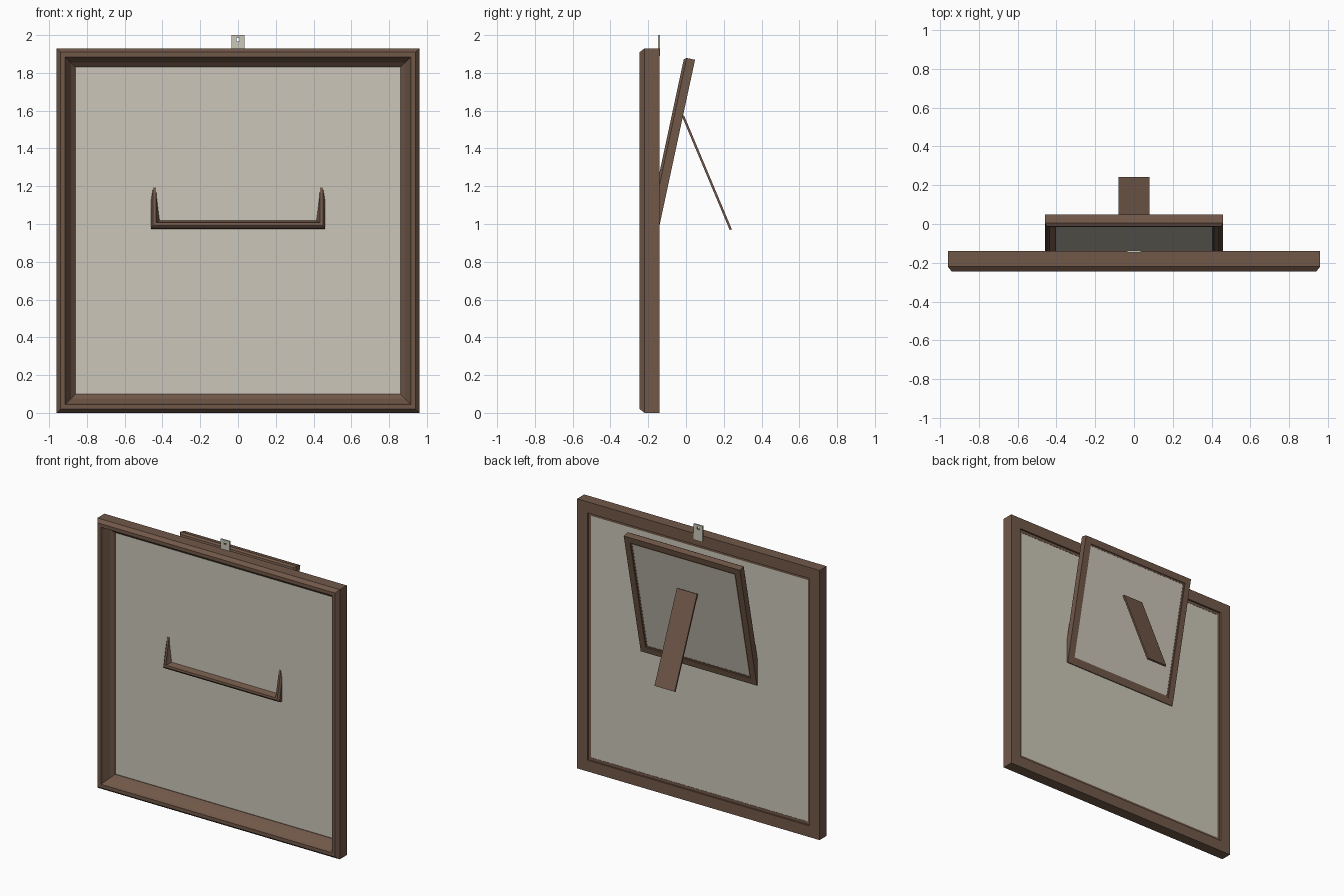
import bpy, bmesh, math
from mathutils import Matrix, Vector

if "Cube" in bpy.data.objects:
    bpy.data.objects.remove(bpy.data.objects["Cube"])


def material(name, rgb):
    m = bpy.data.materials.new(name)
    m.diffuse_color = (*rgb, 1)
    m.use_nodes = True
    m.node_tree.nodes["Principled BSDF"].inputs["Base Color"].default_value = m.diffuse_color
    return m


WOOD = material("brown wood", (0.165, 0.098, 0.066))
PANE = material("pale grey pane", (0.60, 0.565, 0.48))
METAL = material("pale metal", (0.60, 0.57, 0.48))


def finish(name, bm, mat, matrix=Matrix()):
    bmesh.ops.recalc_face_normals(bm, faces=bm.faces)
    me = bpy.data.meshes.new(name)
    bm.to_mesh(me)
    bm.free()
    me.materials.append(mat)
    ob = bpy.data.objects.new(name, me)
    ob.matrix_world = matrix
    bpy.context.collection.objects.link(ob)
    return ob


def box(name, lo, hi, mat, matrix=Matrix()):
    bm = bmesh.new()
    bmesh.ops.create_cube(bm, size=1)
    lo, hi = Vector(lo), Vector(hi)
    for v in bm.verts:
        v.co = Vector([(a + b) / 2 + c * (b - a) for a, b, c in zip(lo, hi, v.co)])
    return finish(name, bm, mat, matrix)


# Moulding section: (distance in from the outer edge, depth from the back plane)
MOULDING = [(0, 0), (0, -0.08), (0.02, -0.105), (0.045, -0.105), (0.052, -0.085),
            (0.075, -0.045), (0.10, -0.022), (0.10, -0.012), (0.08, -0.012), (0.08, 0)]


def mitred_frame(name, w, h, scale, matrix):
    bm = bmesh.new()
    rings = []
    for sx, top in ((-1, 0), (1, 0), (1, 1), (-1, 1)):
        rings.append([bm.verts.new((sx * (w / 2 - d * scale), y * scale,
                                    h - d * scale if top else d * scale))
                      for d, y in MOULDING])
    n = len(MOULDING)
    for i in range(4):
        a, b = rings[i], rings[(i + 1) % 4]
        for j in range(n):
            k = (j + 1) % n
            bm.faces.new((a[j], a[k], b[k], b[j]))
    finish(name + "_frame", bm, WOOD, matrix)
    # pane sits in the rebate at the back
    e = 0.09 * scale
    box(name + "_pane", (-w / 2 + e, -0.017 * scale, e),
        (w / 2 - e, -0.0135 * scale, h - e), PANE, matrix)


# Large upright frame
mitred_frame("large", 1.92, 1.93, 1.0, Matrix.Translation((0, -0.14, 0)))

# Small leaning frame, pushed partly through the large pane
mitred_frame("small", 0.92, 0.92, 0.56,
             Matrix.Translation((0, -0.145, 0.97)) @ Matrix.Rotation(math.radians(-12.1), 4, 'X'))

# Easel leg hinged on the back of the small frame
top, foot = Vector((0, -0.016, 1.573)), Vector((0, 0.237, 0.97))
run = foot - top
lean = math.atan2(run.y, -run.z)
box("easel_leg", (-0.08, -0.006, -run.length), (0.08, 0.006, 0),
    WOOD, Matrix.Translation(top) @ Matrix.Rotation(lean, 4, 'X'))

# Hanging tab with a nail hole
tab = box("hanging_tab", (-0.035, -0.147, 1.89), (0.035, -0.137, 2.0), METAL)
cutter = box("hole_cutter", (-0.009, -0.2, 1.967), (0.009, -0.1, 1.985), METAL)
cutter.hide_render = True
mod = tab.modifiers.new("hole", 'BOOLEAN')
mod.operation = 'DIFFERENCE'
mod.solver = 'EXACT'
mod.object = cutter
bpy.context.view_layer.objects.active = tab
bpy.ops.object.modifier_apply(modifier=mod.name)
bpy.data.objects.remove(cutter)
